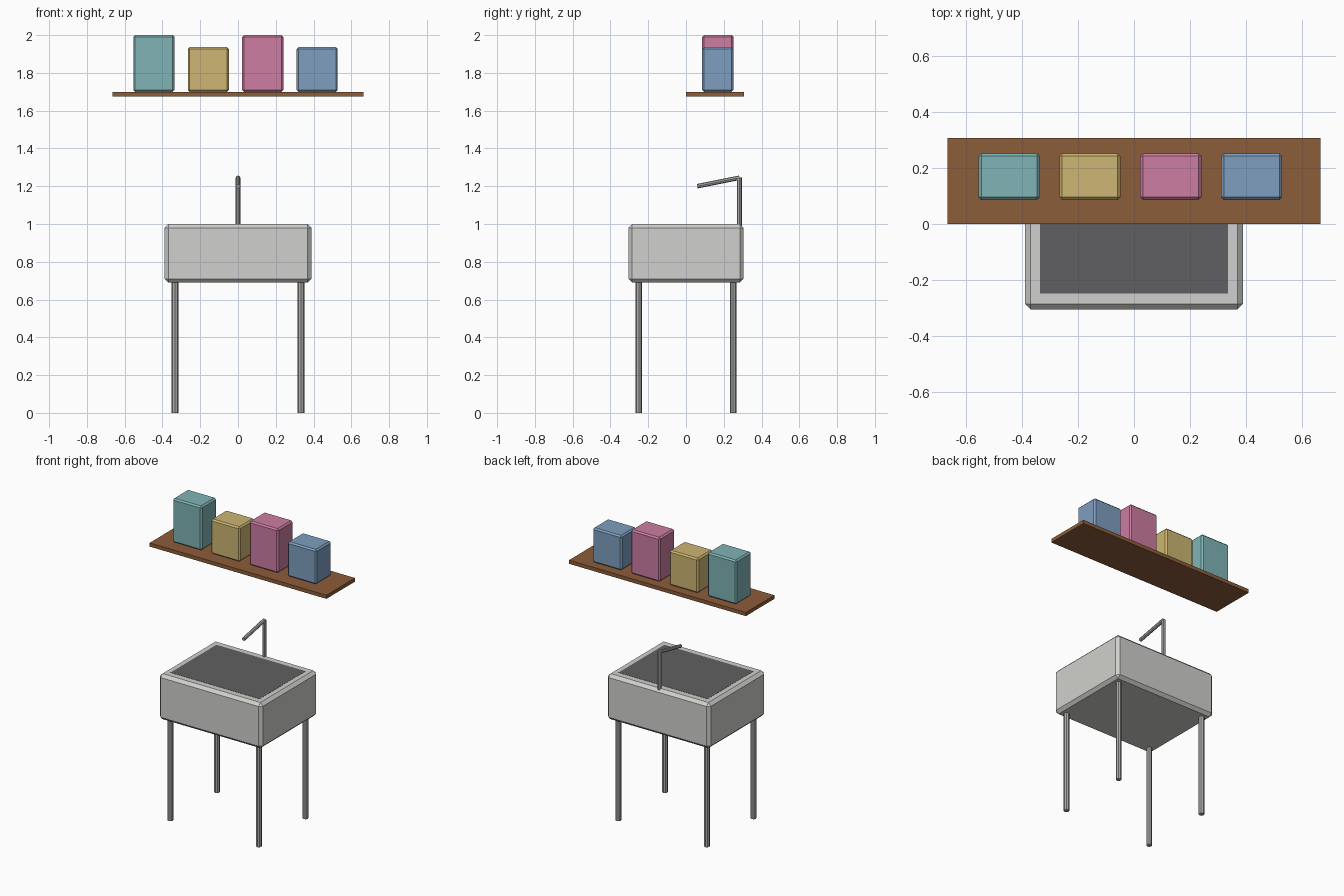
import bpy
import math
from mathutils import Vector

cube = bpy.data.objects.get("Cube")
if cube:
    bpy.data.objects.remove(cube, do_unlink=True)


def material(name, rgb):
    """Flat colour given as 0-255 sRGB, stored as linear."""
    lin = [(c / 255 / 12.92) if c < 11 else ((c / 255 + 0.055) / 1.055) ** 2.4 for c in rgb]
    mat = bpy.data.materials.new(name)
    mat.use_nodes = True
    mat.diffuse_color = (*lin, 1)
    mat.node_tree.nodes["Principled BSDF"].inputs["Base Color"].default_value = (*lin, 1)
    return mat


ceramic = material("ceramic grey", (208, 208, 205))
basin_dark = material("basin dark grey", (96, 96, 98))
metal = material("brushed metal", (172, 172, 170))
wood = material("brown wood", (140, 93, 58))
teal = material("teal", (128, 180, 182))
yellow = material("mustard", (205, 182, 115))
pink = material("pink", (204, 125, 162))
blue = material("blue", (126, 159, 192))


def box(name, low, high, mat, bevel=0):
    """Box between two corners, with optional chamfered edges."""
    low, high = Vector(low), Vector(high)
    bpy.ops.mesh.primitive_cube_add(size=1, location=(low + high) / 2)
    obj = bpy.context.object
    obj.name = name
    obj.scale = high - low
    bpy.ops.object.transform_apply(location=False, rotation=False, scale=True)
    obj.data.materials.append(mat)
    if bevel:
        mod = obj.modifiers.new("chamfer", "BEVEL")
        mod.width = bevel
        mod.segments = 1
    return obj


def rod(name, start, end, radius, mat):
    """Straight eight-sided rod between two points."""
    start, end = Vector(start), Vector(end)
    axis = end - start
    bpy.ops.mesh.primitive_cylinder_add(vertices=8, radius=radius, depth=axis.length,
                                        location=(start + end) / 2)
    obj = bpy.context.object
    obj.name = name
    obj.rotation_euler = axis.to_track_quat("Z", "Y").to_euler()
    obj.data.materials.append(mat)
    return obj


# Sink body and its dark basin
box("sink_body", (-0.388, -0.305, 0.69), (0.388, 0.305, 1.0), ceramic, 0.02)
box("sink_basin", (-0.335, -0.247, 0.97), (0.335, 0.247, 1.001), basin_dark)

# Legs
for side, x in (("right", -0.333), ("left", 0.333)):
    for end, y in (("front", -0.25), ("back", 0.25)):
        rod(f"{end}_{side}_leg", (x, y, 0), (x, y, 0.70), 0.018, metal)

# Tap
rod("tap_post", (0, 0.283, 0.99), (0, 0.283, 1.245), 0.013, metal)
rod("tap_spout", (0, 0.06, 1.2), (0, 0.283, 1.245), 0.012, metal)

# Shelf with a row of canisters
box("shelf", (-0.665, 0, 1.675), (0.665, 0.307, 1.70), wood)
canisters = (("teal", teal, 2.0), ("yellow", yellow, 1.936),
             ("pink", pink, 2.0), ("blue", blue, 1.936))
for i, (name, mat, top) in enumerate(canisters):
    x = -0.445 + i * 0.288
    box(f"{name}_canister", (x - 0.109, 0.086, 1.70), (x + 0.109, 0.252, top), mat, 0.01)
